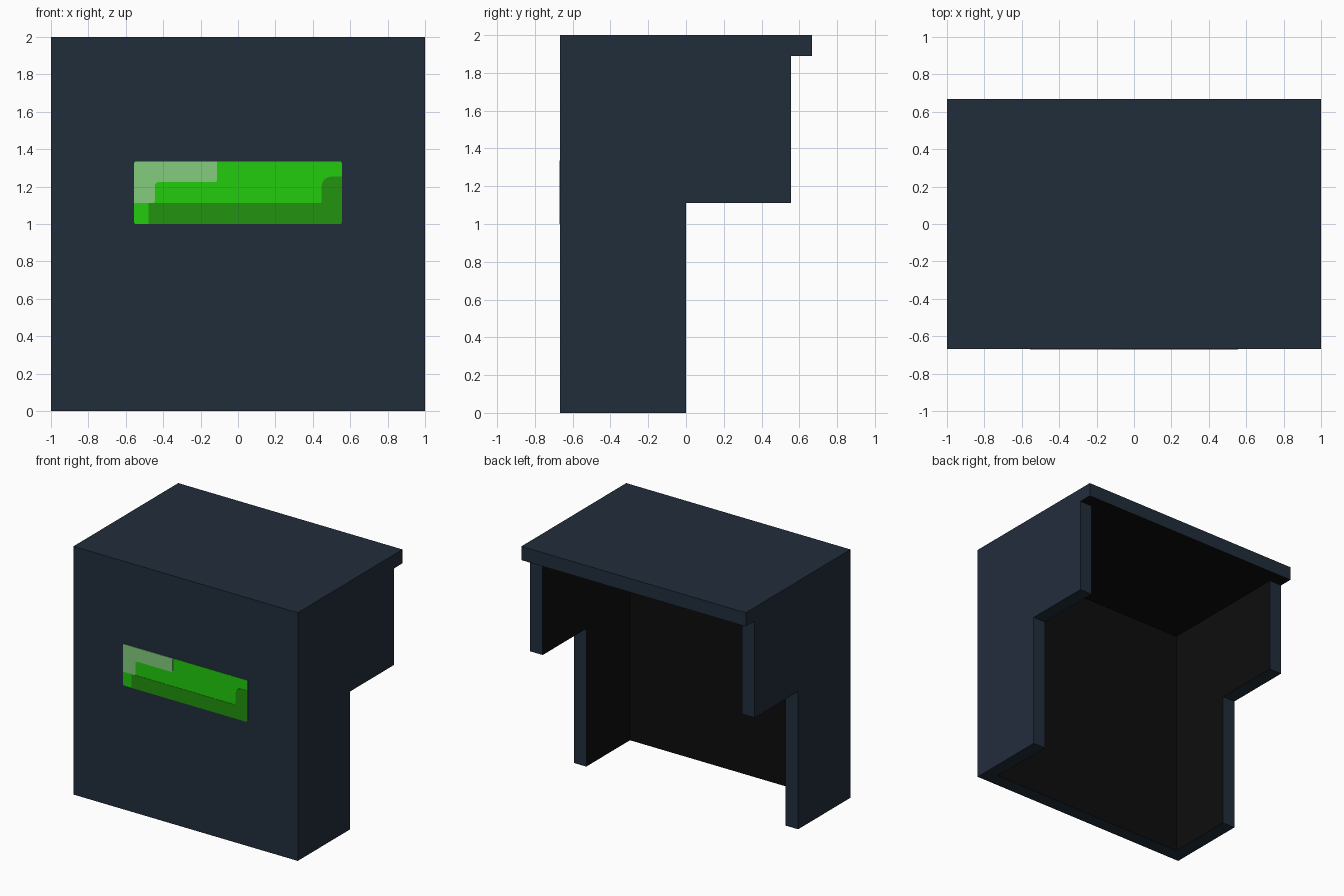
import bpy, bmesh
from math import sin, cos, pi
from mathutils import Vector

cube = bpy.data.objects.get("Cube")
if cube:
    bpy.data.objects.remove(cube, do_unlink=True)

FRONT, WALL, TOP = -0.667, 0.111, 2.0
UNDER = TOP - WALL          # underside of the top slab


def material(name, rgb):
    m = bpy.data.materials.new(name)
    m.use_nodes = True
    col = (*rgb, 1)
    m.diffuse_color = col
    node = next(n for n in m.node_tree.nodes if n.type == 'BSDF_PRINCIPLED')
    node.inputs["Base Color"].default_value = col
    return m


navy = material("dark navy", (0.0152, 0.0262, 0.0437))
black = material("interior black", (0.004, 0.004, 0.004))
green = material("bright green", (0.0159, 0.604, 0.0044))
pale = material("pale green", (0.231, 0.604, 0.209))
deep = material("deep green", (0.0159, 0.292, 0.0048))


def prism(name, points, offset, mats):
    """Extrude a closed outline by the offset vector."""
    bm = bmesh.new()
    face = bm.faces.new([bm.verts.new(p) for p in points])
    ext = bmesh.ops.extrude_face_region(bm, geom=[face])
    verts = [g for g in ext["geom"] if isinstance(g, bmesh.types.BMVert)]
    bmesh.ops.translate(bm, verts=verts, vec=offset)
    bmesh.ops.recalc_face_normals(bm, faces=bm.faces)
    me = bpy.data.meshes.new(name)
    bm.to_mesh(me)
    bm.free()
    for m in mats:
        me.materials.append(m)
    ob = bpy.data.objects.new(name, me)
    bpy.context.collection.objects.link(ob)
    return ob


# Stepped side profile with the rear lip, swept across the full width
profile = [(FRONT, 0), (0, 0), (0, 1.111), (0.555, 1.111),
           (0.555, UNDER), (-FRONT, UNDER), (-FRONT, TOP), (FRONT, TOP)]
body = prism("desk_body", [(-1, y, z) for y, z in profile], (2, 0, 0), [navy, black])

# Hollow out the inside, leaving front, sides and top
inner, back = 1 - WALL, FRONT + WALL
hole = [(-inner, back, -1), (-inner, 1, -1), (-inner, 1, UNDER), (-inner, back, UNDER)]
cutter = prism("hollow_cutter", hole, (2 * inner, 0, 0), [navy, black])
cutter.hide_render = True
cut = body.modifiers.new("hollow", 'BOOLEAN')
cut.operation, cut.solver, cut.object = 'DIFFERENCE', 'EXACT', cutter
deps = bpy.context.evaluated_depsgraph_get()
hollow = bpy.data.meshes.new_from_object(body.evaluated_get(deps))
body.modifiers.clear()
body.data = hollow
bpy.data.objects.remove(cutter, do_unlink=True)

# Inward faces and the slab underside are black
for p in hollow.polygons:
    c, n = p.center, p.normal
    side = abs(n.x) > 0.5 and abs(c.x) < 0.95
    front = n.y > 0.5 and abs(c.x) < 0.8 and c.y < -0.1
    ceiling = n.z < -0.5 and c.z > 1.5
    p.material_index = 1 if side or front or ceiling else 0


def rounded(corners):
    """Outline from (x, z, radius) corners, each radius cut as an arc."""
    out = []
    for i, (x, z, r) in enumerate(corners):
        p = Vector((x, z))
        if not r:
            out.append(p)
            continue
        a = (Vector(corners[i - 1][:2]) - p).normalized() * r
        b = (Vector(corners[(i + 1) % len(corners)][:2]) - p).normalized() * r
        for k in range(5):
            t = k * pi / 8
            out.append(p + a * (1 - sin(t)) + b * (1 - cos(t)))
    return out


def plate(name, corners, depth, mat):
    pts = [(p.x, FRONT, p.y) for p in rounded(corners)]
    return prism(name, pts, (0, -depth, 0), [mat])


# Thin front panel with highlight and shade pieces
W, LOW, HIGH, R = 0.555, 1.0, 1.335, 0.01
plate("panel_base", [(-W, LOW, R), (W, LOW, R), (W, HIGH, R), (-W, HIGH, R)], 0.002, green)
plate("panel_highlight", [(-W, 1.111, 0), (-0.445, 1.111, R), (-0.445, 1.224, 0.02),
                          (-0.113, 1.224, R), (-0.113, HIGH, 0), (-W, HIGH, R)], 0.004, pale)
plate("panel_shade", [(-0.478, LOW, 0), (W, LOW, R), (W, 1.253, 0), (0.447, 1.253, 0.05),
                      (0.447, 1.111, R), (-0.478, 1.111, 0)], 0.004, deep)
